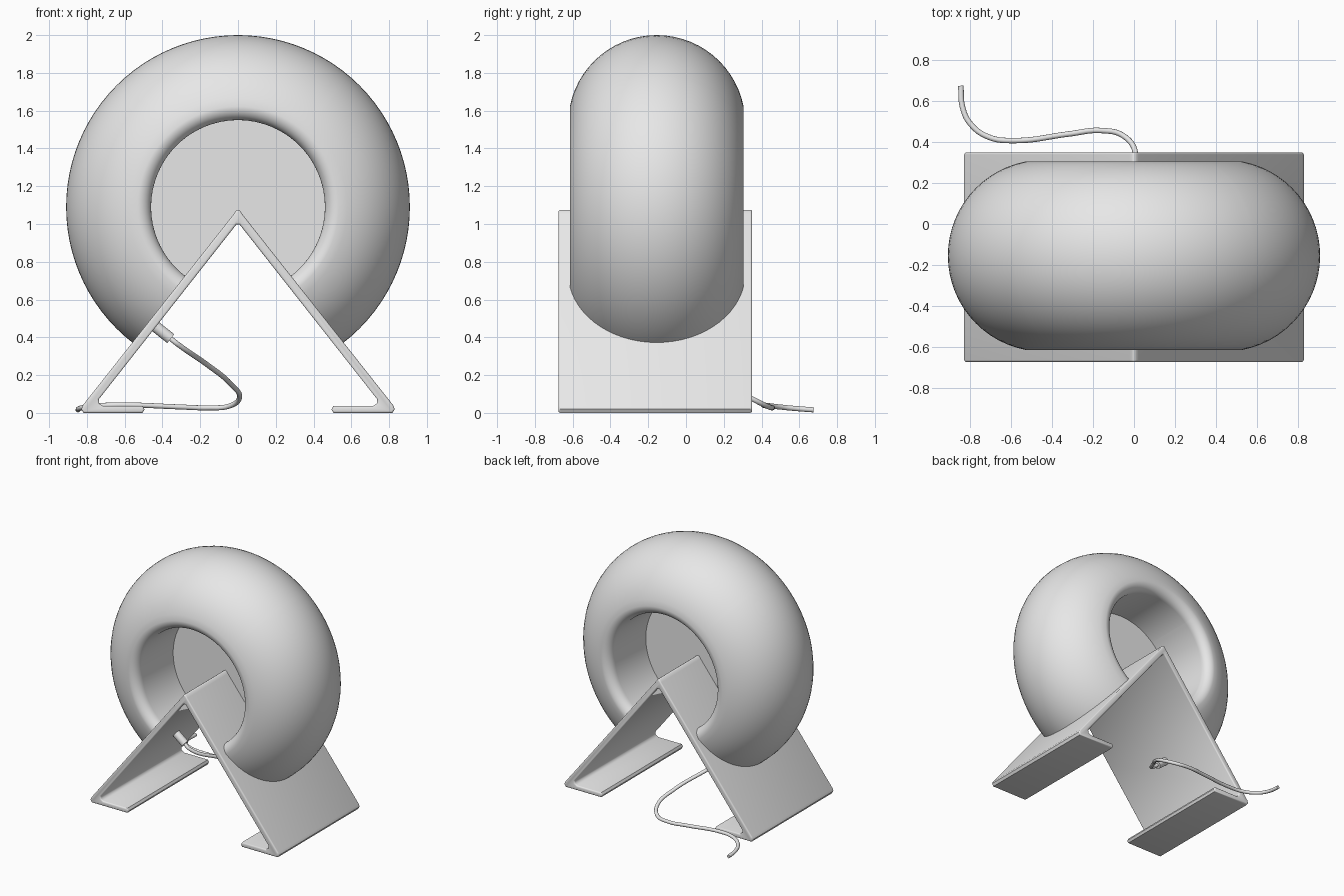
import bpy, bmesh, math
from mathutils import Vector, Matrix

cube = bpy.data.objects.get("Cube")
if cube:
    bpy.data.objects.remove(cube, do_unlink=True)

grey = bpy.data.materials.new("light_grey")
grey.use_nodes = True
grey.diffuse_color = (0.8, 0.8, 0.8, 1)
grey.node_tree.nodes["Principled BSDF"].inputs["Base Color"].default_value = (0.8, 0.8, 0.8, 1)

RING = Vector((0, -0.155, 1.09))
SLOPE = 1.265  # steepness of the stand legs


def finish(bm, name, angle=40):
    mesh = bpy.data.meshes.new(name)
    bm.to_mesh(mesh)
    bm.free()
    obj = bpy.data.objects.new(name, mesh)
    bpy.context.collection.objects.link(obj)
    mesh.materials.append(grey)
    smooth(obj, angle)
    return obj


def smooth(obj, angle=40):
    bpy.ops.object.select_all(action='DESELECT')
    obj.select_set(True)
    bpy.context.view_layer.objects.active = obj
    bpy.ops.object.shade_smooth_by_angle(angle=math.radians(angle))


def cut_to_stand(bm):
    """Remove whatever lies between the two legs, down from mid-plate."""
    apex = 1.05
    for side in (-1, 1):
        bmesh.ops.bisect_plane(bm, geom=bm.verts[:] + bm.edges[:] + bm.faces[:],
                               plane_co=(0, 0, apex), plane_no=(side * SLOPE, 0, 1))
    inside = [f for f in bm.faces
              if f.calc_center_median().z < apex - SLOPE * abs(f.calc_center_median().x)]
    bmesh.ops.delete(bm, geom=inside, context='FACES')


# Ring: round outside, filleted lips, straight bore
half = []
start = math.asin(0.46 / 0.469)
for i in range(15):
    a = start * i / 14
    half.append((0.441 + 0.469 * math.cos(a), 0.469 * math.sin(a)))
for i in range(1, 9):
    a = math.pi / 2 * (1 + i / 8)
    half.append((0.53 + 0.07 * math.cos(a), 0.39 + 0.07 * math.sin(a)))
section = half + [(r, -y) for r, y in reversed(half[1:])]
bm = bmesh.new()
verts = [bm.verts.new(RING + Vector((r, y, 0))) for r, y in section]
edges = [bm.edges.new((v, verts[i - 1])) for i, v in enumerate(verts)]
bmesh.ops.spin(bm, geom=verts + edges, cent=RING, axis=(0, 1, 0),
               angle=math.tau, steps=96, use_merge=True)
bmesh.ops.remove_doubles(bm, verts=bm.verts[:], dist=0.0001)
bmesh.ops.recalc_face_normals(bm, faces=bm.faces[:])
cut_to_stand(bm)
finish(bm, "ring")

# Thin disc across the middle of the bore
bm = bmesh.new()
bmesh.ops.create_cone(bm, cap_ends=True, segments=96, radius1=0.463, radius2=0.463, depth=0.006,
                      matrix=Matrix.Translation(RING) @ Matrix.Rotation(math.pi / 2, 4, 'X'))
cut_to_stand(bm)
finish(bm, "centre_disc")

# Stand: bent plate with turned-in feet
side = [(0.01, 1.071), (0.022, 1.053), (0.822, 0.04), (0.83, 0.02), (0.818, 0),
        (0.505, 0), (0.495, 0.018), (0.505, 0.037), (0.715, 0.037), (0.735, 0.05),
        (0.737, 0.072), (0.008, 0.998)]
outline = [(0, 1.075)] + side + [(-x, z) for x, z in reversed(side)]
bm = bmesh.new()
front = bm.faces.new([bm.verts.new((x, -0.675, z)) for x, z in outline])
out = bmesh.ops.extrude_face_region(bm, geom=[front])
bmesh.ops.translate(bm, vec=(0, 1.025, 0),
                    verts=[g for g in out["geom"] if isinstance(g, bmesh.types.BMVert)])
bmesh.ops.recalc_face_normals(bm, faces=bm.faces[:])
rims = [e for e in bm.edges if abs(e.verts[0].co.y - e.verts[1].co.y) < 0.001]
bmesh.ops.bevel(bm, geom=rims, offset=0.01, segments=3, profile=0.5,
                affect='EDGES', clamp_overlap=False)
finish(bm, "stand", 50)

# Plug on the inner face of the right leg
tip = Vector((-0.356, -0.155, 0.393))
axis = Vector((0.785, 0, -0.62)).normalized()
bm = bmesh.new()
turn = axis.to_track_quat('Z', 'Y').to_matrix().to_4x4()
bmesh.ops.create_cone(bm, cap_ends=True, segments=32, radius1=0.03, radius2=0.03, depth=0.12,
                      matrix=Matrix.Translation(tip - axis * 0.06) @ turn)
finish(bm, "cable_plug")

# Cable trailing out behind the stand
path = [tip - axis * 0.02, tip + axis * 0.05, (-0.17, 0.03, 0.26), (-0.04, 0.21, 0.155),
        (0.008, 0.34, 0.08), (-0.05, 0.43, 0.035), (-0.16, 0.457, 0.027), (-0.32, 0.44, 0.032),
        (-0.58, 0.408, 0.042), (-0.71, 0.425, 0.04), (-0.8, 0.49, 0.032),
        (-0.838, 0.57, 0.024), (-0.847, 0.675, 0.016)]
curve = bpy.data.curves.new("cable", 'CURVE')
curve.dimensions = '3D'
curve.bevel_depth = 0.0135
curve.bevel_resolution = 4
curve.use_fill_caps = True
spline = curve.splines.new('BEZIER')
spline.resolution_u = 10
spline.bezier_points.add(len(path) - 1)
for point, co in zip(spline.bezier_points, path):
    point.co = co
    point.handle_left_type = point.handle_right_type = 'AUTO'
cable = bpy.data.objects.new("cable", curve)
bpy.context.collection.objects.link(cable)
curve.materials.append(grey)
bpy.ops.object.select_all(action='DESELECT')
cable.select_set(True)
bpy.context.view_layer.objects.active = cable
bpy.ops.object.convert(target='MESH')
smooth(bpy.context.view_layer.objects.active)
